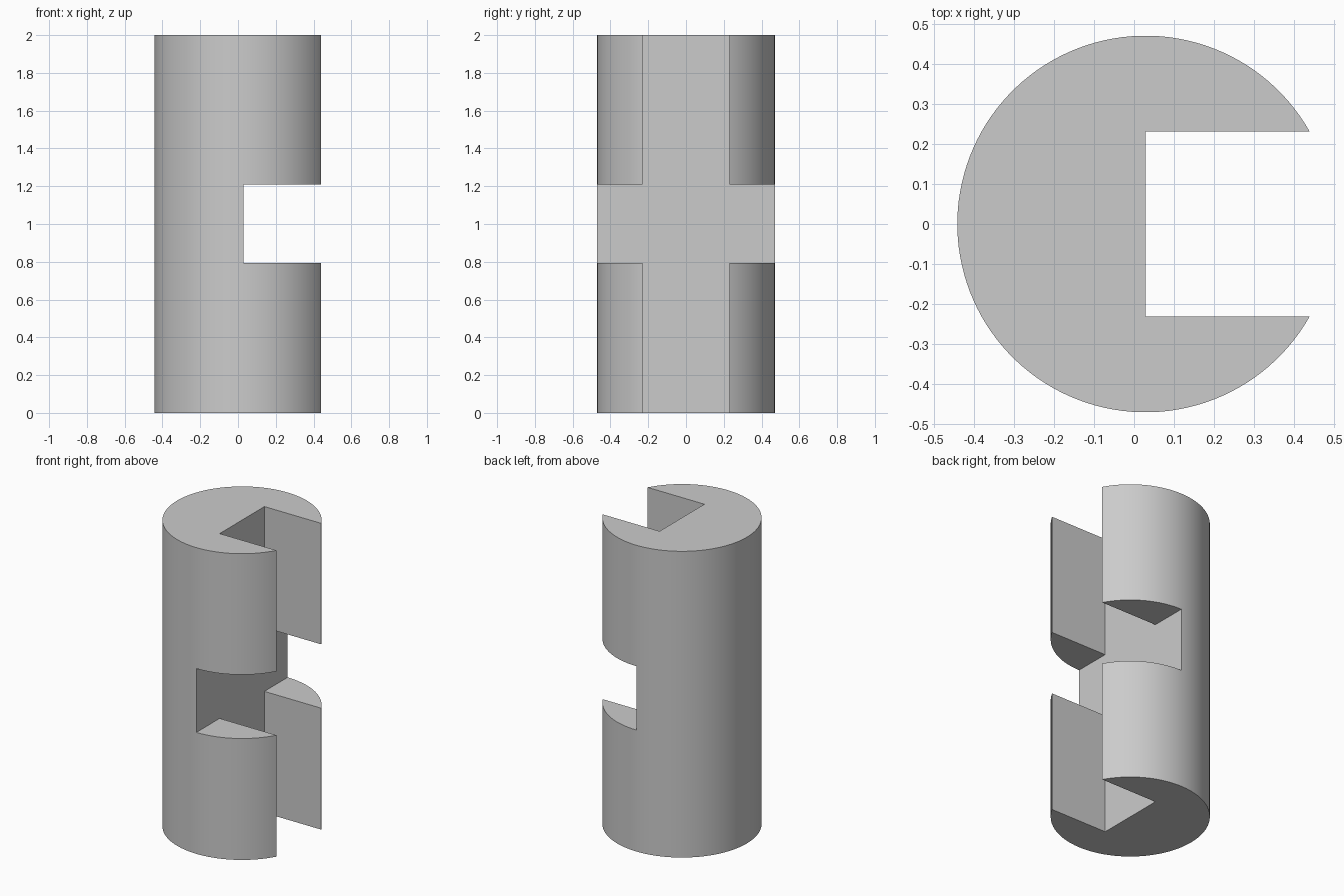
import bpy
import bmesh
import math
from mathutils import Matrix

CENTRE_X, RADIUS, HEIGHT = 0.029, 0.471, 2.0
SLOT_HALF = 0.231
NOTCH_LOW, NOTCH_HIGH = 0.793, 1.21
SEGMENTS = 128

cube = bpy.data.objects.get("Cube")
if cube:
    bpy.data.objects.remove(cube, do_unlink=True)

grey = bpy.data.materials.new("grey")
grey.use_nodes = True
colour = (0.6, 0.6, 0.6, 1.0)
grey.diffuse_color = colour
grey.node_tree.nodes["Principled BSDF"].inputs["Base Color"].default_value = colour


def make_object(name, bm):
    bmesh.ops.recalc_face_normals(bm, faces=bm.faces)
    mesh = bpy.data.meshes.new(name)
    bm.to_mesh(mesh)
    bm.free()
    mesh.materials.append(grey)
    obj = bpy.data.objects.new(name, mesh)
    bpy.context.collection.objects.link(obj)
    return obj


# Round column, turned half a segment so no vertex lies on the cut plane
bm = bmesh.new()
place = Matrix.Translation((CENTRE_X, 0, HEIGHT / 2)) @ Matrix.Rotation(math.pi / SEGMENTS, 4, "Z")
bmesh.ops.create_cone(bm, cap_ends=True, segments=SEGMENTS, radius1=RADIUS,
                      radius2=RADIUS, depth=HEIGHT, matrix=place)
column = make_object("slotted_column", bm)

# Cross-shaped cutter: full-height slot plus full-width notch
s, w = SLOT_HALF, 1.0
half_outline = [(s, -w), (s, NOTCH_LOW), (w, NOTCH_LOW),
                (w, NOTCH_HIGH), (s, NOTCH_HIGH), (s, HEIGHT + w)]
outline = half_outline + [(-y, z) for y, z in reversed(half_outline)]
bm = bmesh.new()
face = bm.faces.new([bm.verts.new((CENTRE_X, y, z)) for y, z in outline])
extruded = bmesh.ops.extrude_face_region(bm, geom=[face], use_keep_orig=True)["geom"]
bmesh.ops.translate(bm, vec=(w, 0, 0),
                    verts=[v for v in extruded if isinstance(v, bmesh.types.BMVert)])
cutter = make_object("slot_cutter", bm)
cutter.hide_render = True

# Cut the column and apply
cut = column.modifiers.new("slot", "BOOLEAN")
cut.operation = "DIFFERENCE"
cut.solver = "EXACT"
cut.object = cutter
bpy.context.view_layer.objects.active = column
column.select_set(True)
bpy.ops.object.modifier_apply(modifier=cut.name)
bpy.data.objects.remove(cutter, do_unlink=True)

# Smooth wall, crisp edges
bpy.ops.object.shade_smooth_by_angle(angle=math.radians(30))
